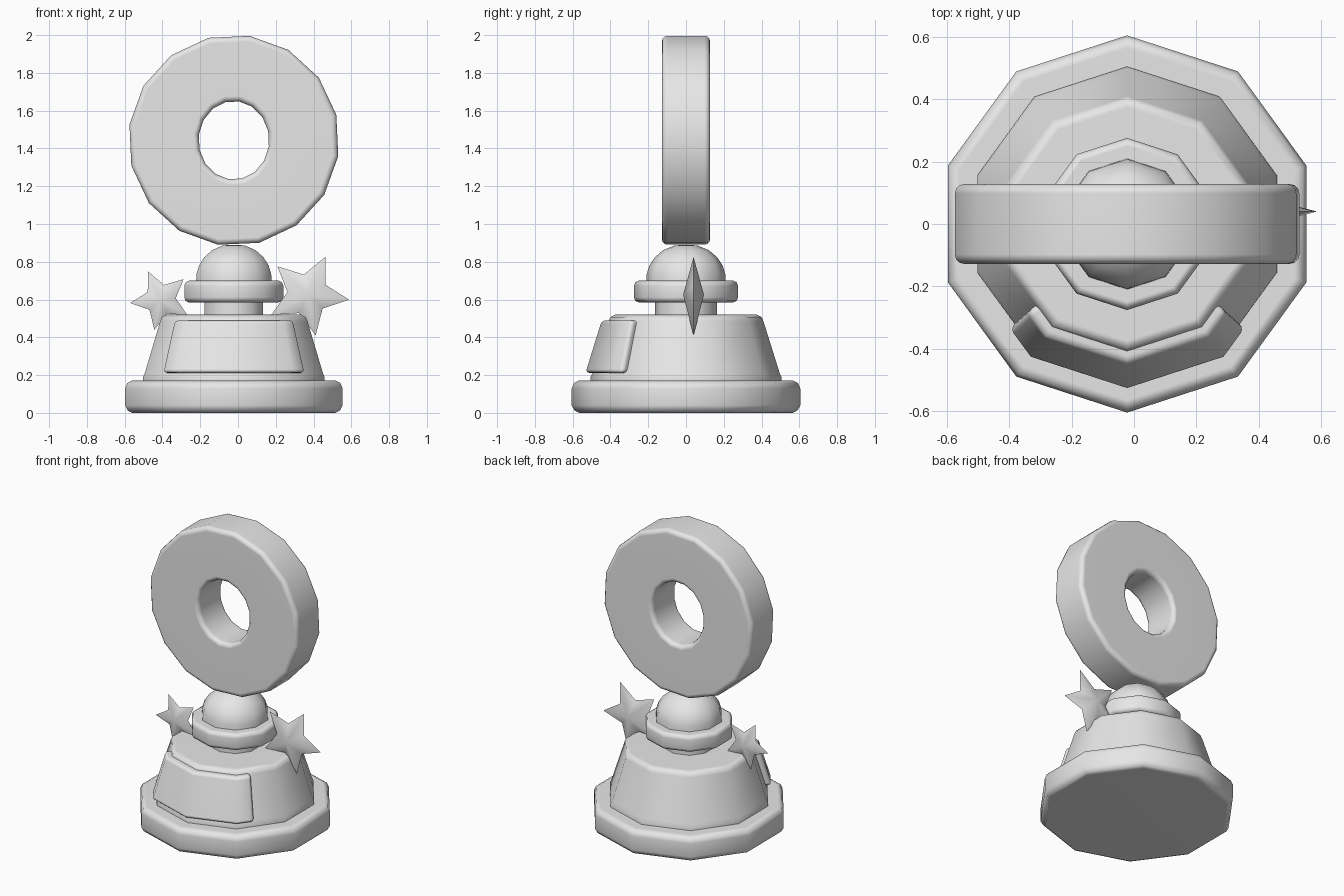
import bpy, bmesh, math
from math import sin, cos, pi, radians
from mathutils import Matrix, Vector

old = bpy.data.objects.get("Cube")
if old:
    bpy.data.objects.remove(old, do_unlink=True)

CX = -0.022  # axis of the trophy body

grey = bpy.data.materials.new("plain_grey")
grey.use_nodes = True
grey.diffuse_color = (0.8, 0.8, 0.8, 1)
grey.node_tree.nodes["Principled BSDF"].inputs["Base Color"].default_value = (0.8, 0.8, 0.8, 1)


def finish(name, bm, angle=50, bevel=0.0):
    """Turn a bmesh into a shaded object."""
    bmesh.ops.recalc_face_normals(bm, faces=bm.faces)
    if bevel:
        bmesh.ops.bevel(bm, geom=[e for e in bm.edges if e.calc_face_angle(0) > 0.8],
                        offset=bevel, segments=3, profile=0.5, affect='EDGES', clamp_overlap=True)
    mesh = bpy.data.meshes.new(name)
    bm.to_mesh(mesh)
    bm.free()
    mesh.materials.append(grey)
    ob = bpy.data.objects.new(name, mesh)
    bpy.context.collection.objects.link(ob)
    bpy.ops.object.select_all(action='DESELECT')
    ob.select_set(True)
    bpy.context.view_layer.objects.active = ob
    bpy.ops.object.shade_smooth_by_angle(angle=radians(angle))
    mod = ob.modifiers.new("even_shading", 'WEIGHTED_NORMAL')
    mod.keep_sharp = True
    return ob


def lathe(profile, sides, start, closed=False):
    """Sweep (radius, height) points round z; closed profiles make rings."""
    bm = bmesh.new()
    rings = [[bm.verts.new((r * cos(start + 2 * pi * i / sides),
                            r * sin(start + 2 * pi * i / sides), z))
              for i in range(sides)] for r, z in profile]
    pairs = list(zip(rings, rings[1:]))
    if closed:
        pairs.append((rings[-1], rings[0]))
    else:
        bm.faces.new(rings[0])
        bm.faces.new(rings[-1])
    for a, b in pairs:
        for i in range(sides):
            j = (i + 1) % sides
            bm.faces.new((a[i], a[j], b[j], b[i]))
    return bm


# Ten-sided stacked body
body = {
    "base": [(0.565, 0), (0.59, 0.012), (0.605, 0.04), (0.605, 0.13), (0.593, 0.158), (0.565, 0.172)],
    "pedestal": [(0.505, 0.165), (0.505, 0.19), (0.496, 0.21), (0.41, 0.485), (0.4, 0.507), (0.375, 0.52)],
    "neck": [(0.163, 0.51), (0.163, 0.6)],
    "collar": [(0.25, 0.585), (0.268, 0.593), (0.276, 0.612), (0.276, 0.672), (0.268, 0.691), (0.25, 0.7)],
    "dome": [(0.21, 0.69), (0.208, 0.735), (0.194, 0.78), (0.165, 0.824),
             (0.12, 0.862), (0.065, 0.885), (0.02, 0.89)],
}
for name, profile in body.items():
    bm = lathe(profile, 10, pi / 2)
    bmesh.ops.translate(bm, verts=bm.verts, vec=(CX, 0, 0))
    finish(name, bm)

# Upright ring with softened edges and a slightly narrow hole
R_OUT, R_IN, HALF, SOFT = 0.559, 0.208, 0.128, 0.03
ring = []
for r, y, a0 in ((R_OUT - SOFT, HALF - SOFT, 0), (R_IN + SOFT, HALF - SOFT, 90),
                 (R_IN + SOFT, SOFT - HALF, 180), (R_OUT - SOFT, SOFT - HALF, 270)):
    ring += [(r + SOFT * cos(radians(a0 + 30 * k)), y + SOFT * sin(radians(a0 + 30 * k)))
             for k in range(4)]
bm = lathe(ring, 16, radians(-8.6), closed=True)
for v in bm.verts:
    if v.co.xy.length < 0.3:
        v.co.x *= 0.9
bm.transform(Matrix.Translation((CX, 0, 1.443)) @ Matrix.Rotation(pi / 2, 4, 'X'))
finish("ring", bm)

# Plaque wrapped round the front of the pedestal


def corner(step, r):
    a = radians(36 * step)
    return Vector((r * sin(a), -r * cos(a)))


def wrap(r, z):
    """Points along the ten-sided outline, ending part way along the side panels."""
    ends = [corner(s, r).lerp(corner(2 * s, r), 0.35) for s in (-1, 1)]
    pts = [ends[0], corner(-1, r), corner(0, r), corner(1, r), ends[1]]
    return [Vector((p.x + CX, p.y, z)) for p in pts]


bm = bmesh.new()
rows = [[bm.verts.new(p) for p in wrap(r, z)]
        for r, z in ((0.45, 0.212), (0.532, 0.212), (0.446, 0.49), (0.364, 0.49))]
for k in range(4):
    a, b = rows[k], rows[(k + 1) % 4]
    for i in range(4):
        bm.faces.new((a[i], a[i + 1], b[i + 1], b[i]))
for i in (0, 4):
    bm.faces.new([row[i] for row in rows])
finish("plaque", bm, bevel=0.02)


# Five-pointed stars with raised centres
def star(name, centre, outer, inner, half, turn):
    bm = bmesh.new()
    rim = []
    for i in range(10):
        a, r = radians(turn + 36 * i), (inner if i % 2 else outer)
        rim.append(bm.verts.new((r * cos(a), 0, r * sin(a))))
    for y in (-half, half):
        peak = bm.verts.new((0, y, 0))
        for i in range(10):
            bm.faces.new((rim[i], rim[(i + 1) % 10], peak))
    bmesh.ops.translate(bm, verts=bm.verts, vec=centre)
    finish(name, bm, angle=60)


star("large_star", (0.369, 0.04, 0.626), 0.22, 0.108, 0.055, 65)
star("small_star", (-0.409, -0.06, 0.599), 0.163, 0.08, 0.042, 42)
